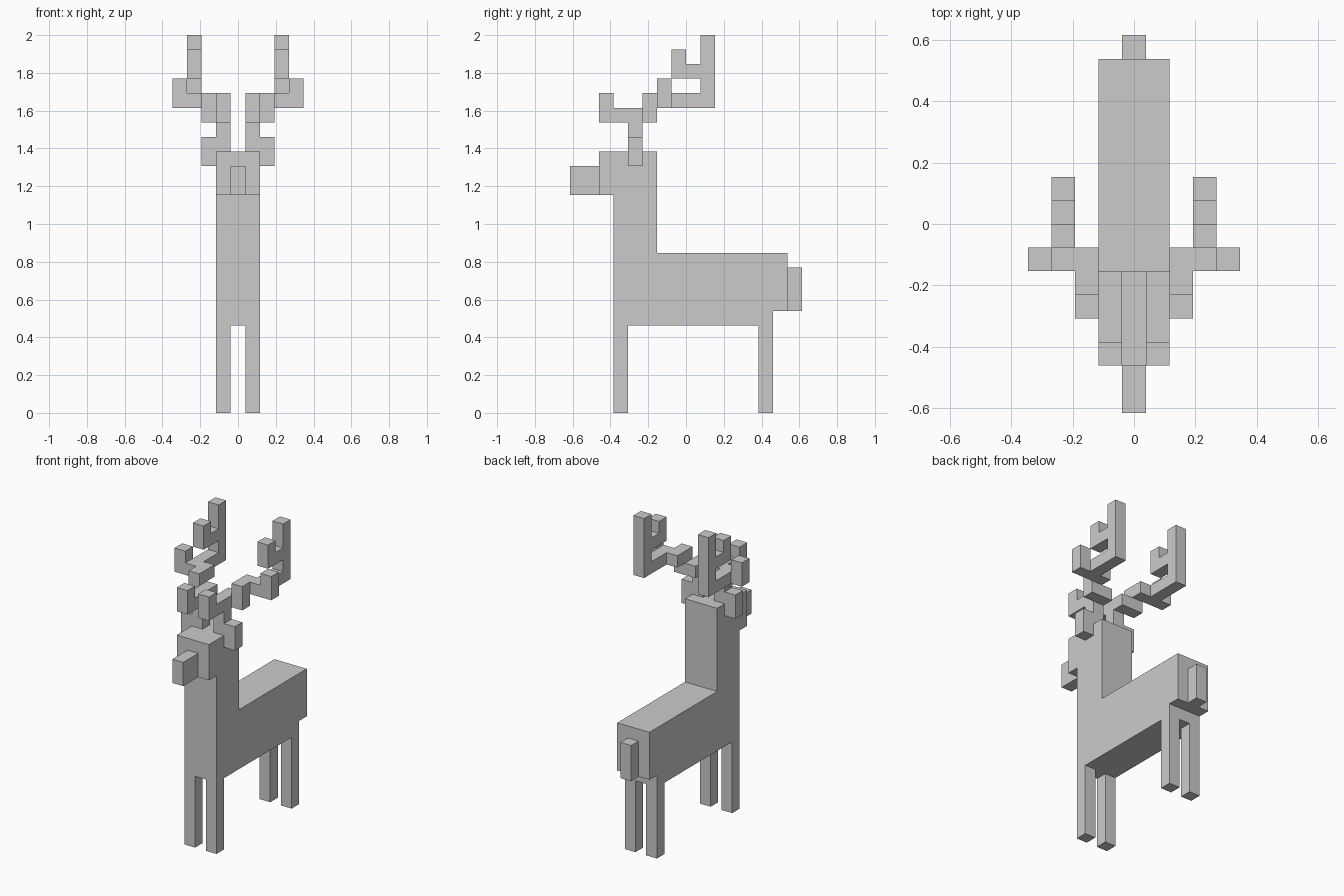
import bpy, bmesh
from mathutils import Vector

if "Cube" in bpy.data.objects:
    bpy.data.objects.remove(bpy.data.objects["Cube"])

U = 1 / 13  # one block; the model is 26 blocks tall


def blocks(name, boxes):
    """Merge boxes (x0, x1, y0, y1, z0, z1 in whole blocks) into one closed shell.
    Block column 0 is centred on x = 0."""
    cells = {(x, y, z)
             for x0, x1, y0, y1, z0, z1 in boxes
             for x in range(x0, x1) for y in range(y0, y1) for z in range(z0, z1)}
    bm = bmesh.new()
    verts = {}

    def vert(p):
        if p not in verts:
            verts[p] = bm.verts.new(Vector((p[0] - 0.5, p[1], p[2])) * U)
        return verts[p]

    for c in sorted(cells):
        for axis in range(3):
            for side in (0, 1):
                n = list(c)
                n[axis] += 2 * side - 1
                if tuple(n) in cells:
                    continue
                a, b = (axis + 1) % 3, (axis + 2) % 3
                ring = []
                for da, db in ((0, 0), (1, 0), (1, 1), (0, 1)):
                    p = list(c)
                    p[axis] += side
                    p[a] += da
                    p[b] += db
                    ring.append(vert(tuple(p)))
                bm.faces.new(ring if side else ring[::-1])
    # Join the flat squares into clean large faces
    bmesh.ops.dissolve_limit(bm, angle_limit=0.01, verts=bm.verts[:], edges=bm.edges[:])
    mesh = bpy.data.meshes.new(name)
    bm.to_mesh(mesh)
    bm.free()
    obj = bpy.data.objects.new(name, mesh)
    bpy.context.collection.objects.link(obj)
    return obj


def pair(name, boxes):
    """Build the right-hand part and its mirrored twin."""
    blocks(name + "_right", boxes)
    blocks(name + "_left", [(1 - x1, 1 - x0, *rest) for x0, x1, *rest in boxes])


# Torso with raised rump, neck and head in one shell
blocks("body", [
    (-1, 2, -5, 6, 6, 11),
    (-1, 2, 6, 7, 7, 11),
    (-1, 2, -5, -2, 11, 18),
    (-1, 2, -6, -5, 15, 18),
])
blocks("snout", [(0, 1, -8, -6, 15, 17)])
blocks("tail", [(0, 1, 7, 8, 7, 10)])

# Legs and ears
pair("front_leg", [(1, 2, -5, -4, 0, 6)])
pair("back_leg", [(1, 2, 5, 6, 0, 6)])
pair("ear", [(2, 3, -4, -3, 17, 19)])

# Antlers
pair("antler", [
    (1, 2, -4, -3, 18, 20),   # stem
    (1, 2, -6, -2, 20, 21),   # lower beam
    (1, 2, -6, -5, 21, 22),   # front tine
    (2, 3, -3, -2, 20, 22),   # step outwards
    (2, 5, -2, -1, 21, 22),   # cross beam
    (4, 5, -2, -1, 22, 23),   # outer tine
    (3, 4, -1, 2, 21, 22),    # rear beam
    (3, 4, 1, 2, 22, 26),     # tall rear tine
    (3, 4, -1, 1, 23, 24),    # hook
    (3, 4, -1, 0, 24, 25),    # hook tip
])
